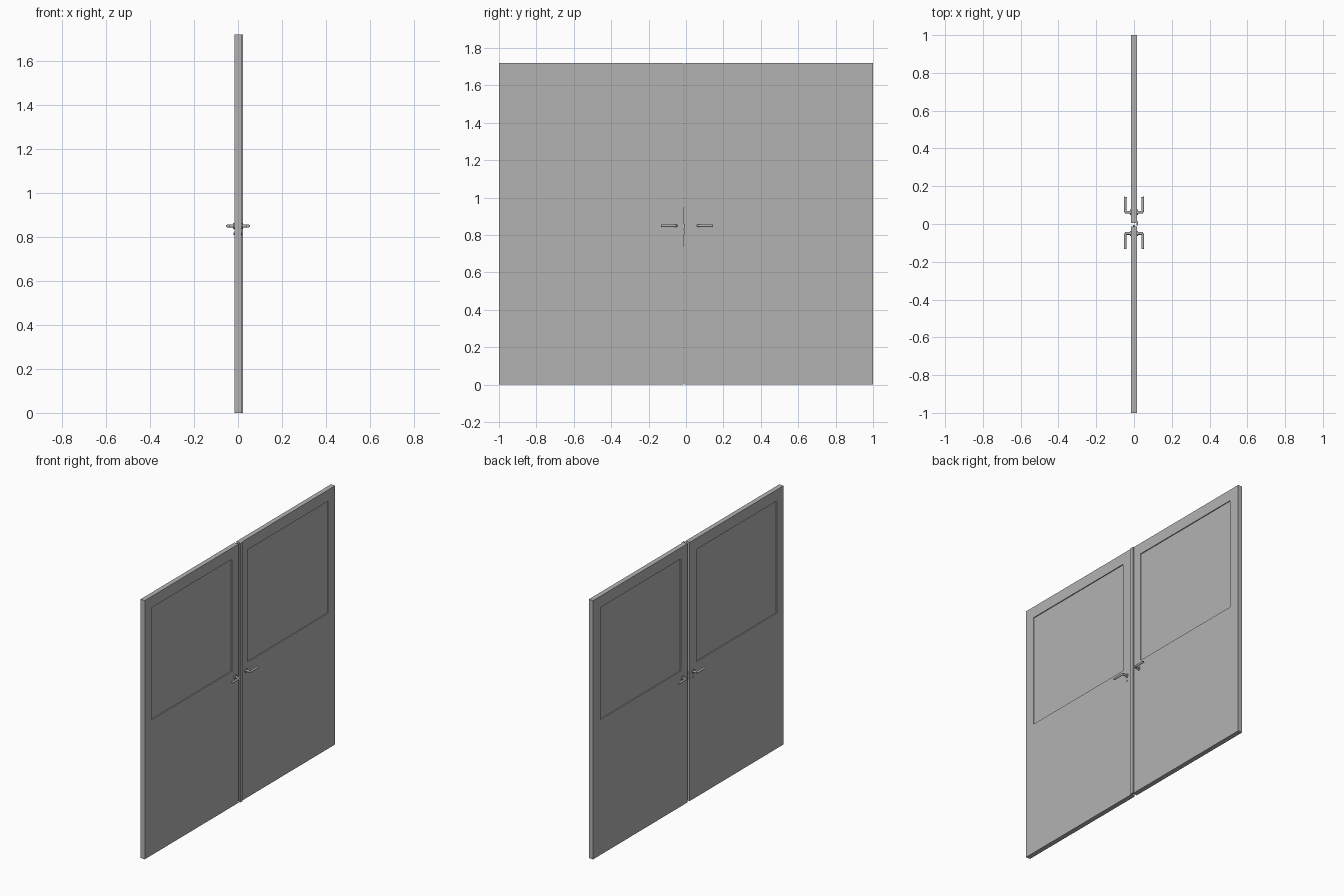
import bpy, bmesh
from mathutils import Vector

cube = bpy.data.objects.get("Cube")
if cube:
    bpy.data.objects.remove(cube, do_unlink=True)


def material(name, color):
    m = bpy.data.materials.new(name)
    m.use_nodes = True
    m.diffuse_color = color
    m.node_tree.nodes["Principled BSDF"].inputs["Base Color"].default_value = color
    return m


grey = material("light grey", (0.45, 0.45, 0.45, 1))
X0, X1, HEIGHT = -0.017, 0.015, 1.72


def finish(name, bm):
    bmesh.ops.recalc_face_normals(bm, faces=bm.faces)
    mesh = bpy.data.meshes.new(name)
    bm.to_mesh(mesh)
    bm.free()
    mesh.materials.append(grey)
    obj = bpy.data.objects.new(name, mesh)
    bpy.context.collection.objects.link(obj)
    return obj


def box(name, lo, hi):
    bm = bmesh.new()
    bmesh.ops.create_cube(bm, size=1)
    lo, hi = Vector(lo), Vector(hi)
    for v in bm.verts:
        v.co = (lo + hi) / 2 + v.co * (hi - lo)
    return finish(name, bm)


def rod(name, start, end, radius, sides=16):
    bm = bmesh.new()
    start, end = Vector(start), Vector(end)
    axis = end - start
    bmesh.ops.create_cone(bm, cap_ends=True, segments=sides, radius1=radius,
                          radius2=radius, depth=axis.length)
    turn = axis.to_track_quat("Z", "Y")
    for v in bm.verts:
        v.co = turn @ v.co + (start + end) / 2
    obj = finish(name, bm)
    smooth(obj)
    return obj


def smooth(obj):
    bpy.ops.object.select_all(action="DESELECT")
    obj.select_set(True)
    bpy.context.view_layer.objects.active = obj
    bpy.ops.object.shade_smooth_by_angle()


def leaf(name, y0, y1, p0, p1):
    """Door slab with a bevelled recessed panel on both faces."""
    bm = bmesh.new()
    ys, zs = (y0, p0, p1, y1), (0, 0.9, 1.645, HEIGHT)
    for x in (X0, X1):
        grid = [[bm.verts.new((x, y, z)) for z in zs] for y in ys]
        for i in range(3):
            for j in range(3):
                f = bm.faces.new((grid[i][j], grid[i + 1][j],
                                  grid[i + 1][j + 1], grid[i][j + 1]))
                if i == j == 1:
                    panel = f
        # sloping moulding around the recessed panel
        bmesh.ops.inset_region(bm, faces=[panel], thickness=0.008)
        for v in panel.verts:
            v.co.x += 0.006 if x == X0 else -0.006
    bm.edges.ensure_lookup_table()
    bmesh.ops.bridge_loops(bm, edges=[e for e in bm.edges if e.is_boundary])
    return finish(name, bm)


def lever(name, side, y, direction):
    """Round rose, spindle and bent lever on one face of a leaf."""
    face = X1 if side > 0 else X0
    z, out = 0.85, side * 0.047
    rod(name + "_rose", (face, y, z), (face + side * 0.005, y, z), 0.014, 24)
    rod(name + "_spindle", (face, y, z), (out, y, z), 0.007)
    curve = bpy.data.curves.new(name + "_grip", "CURVE")
    curve.dimensions = "3D"
    curve.bevel_depth = 0.007
    curve.bevel_resolution = 3
    curve.use_fill_caps = True
    path = curve.splines.new("POLY")
    pts = [(side * 0.038, y), (side * 0.045, y + direction * 0.003),
           (out, y + direction * 0.01), (out, y + direction * 0.07),
           (side * 0.045, y + direction * 0.082)]
    path.points.add(len(pts) - 1)
    for p, (px, py) in zip(path.points, pts):
        p.co = (px, py, z, 1)
    curve.materials.append(grey)
    obj = bpy.data.objects.new(name + "_grip", curve)
    bpy.context.collection.objects.link(obj)


# Door leaves
leaf("right_leaf", -1, -0.014, -0.93, -0.085)
leaf("left_leaf", 0.006, 1, 0.078, 0.925)

# Meeting strip that covers the gap
box("meeting_strip", (0.012, -0.007, 0), (0.022, 0.017, HEIGHT))

# Lever handles on both faces of both leaves
for side, label in ((1, "outer"), (-1, "inner")):
    lever("right_" + label + "_handle", side, -0.05, -1)
    lever("left_" + label + "_handle", side, 0.062, 1)
    # Key cylinder under the right handle
    face = X1 if side > 0 else X0
    rod(label + "_key_cylinder", (face, -0.05, 0.815),
        (face + side * 0.003, -0.05, 0.815), 0.006)

# Lock plate and latch in the meeting edge
box("lock_plate", (-0.009, -0.016, 0.74), (0.007, -0.012, 0.95))
box("latch_bolt", (-0.006, -0.014, 0.835), (0.004, -0.004, 0.86))
box("dead_bolt", (-0.005, -0.014, 0.805), (0.003, -0.007, 0.825))
